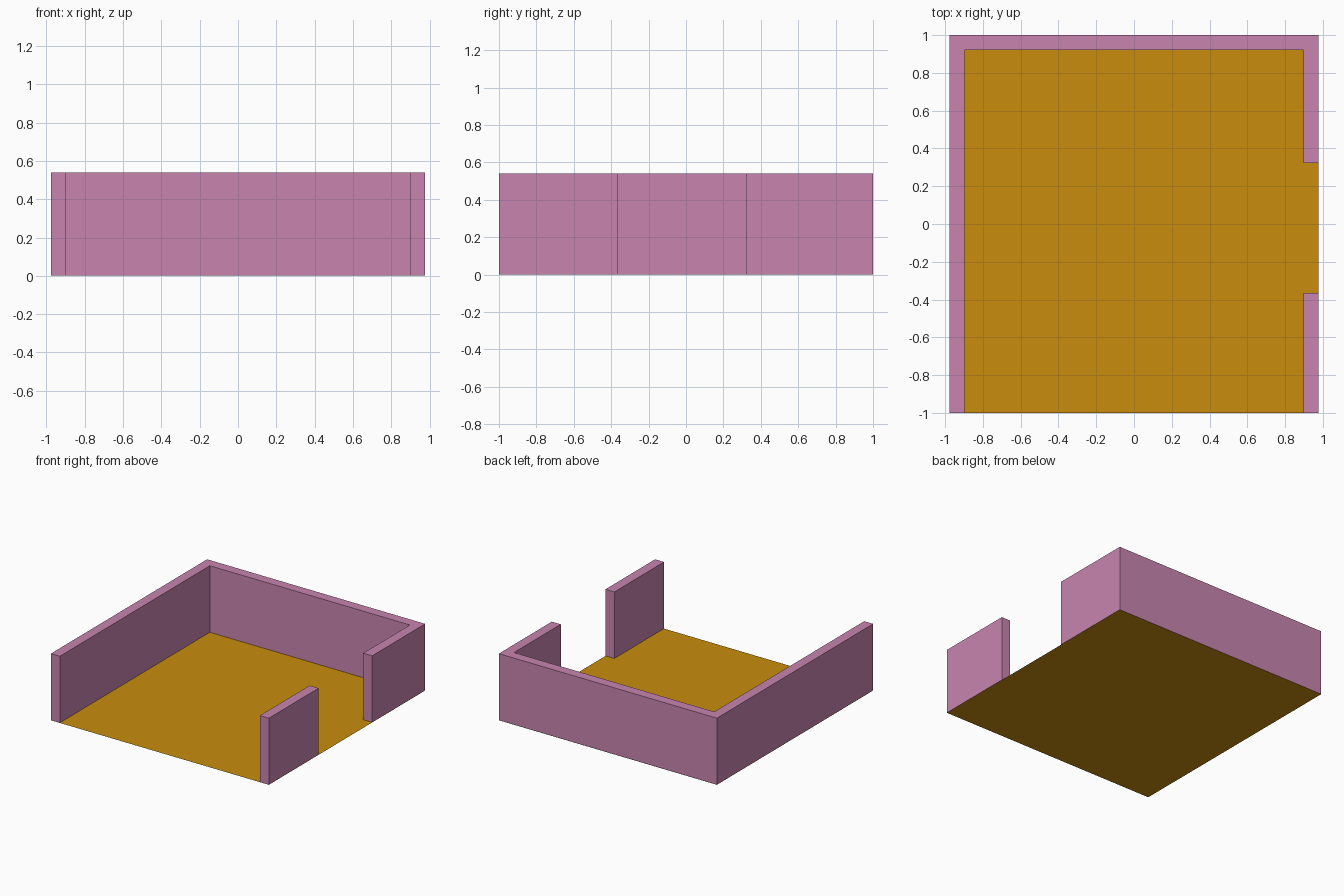
import bpy, bmesh

if "Cube" in bpy.data.objects:
    bpy.data.objects.remove(bpy.data.objects["Cube"])


def extruded(name, outline, z, height, colour):
    """Flat outline at z, extruded upward when height is non-zero."""
    bm = bmesh.new()
    face = bm.faces.new([bm.verts.new((x, y, z)) for x, y in outline])
    if height:
        top = bmesh.ops.extrude_face_region(bm, geom=[face], use_keep_orig=True)
        verts = [v for v in top["geom"] if isinstance(v, bmesh.types.BMVert)]
        bmesh.ops.translate(bm, verts=verts, vec=(0, 0, height))
        bmesh.ops.recalc_face_normals(bm, faces=bm.faces)
    mesh = bpy.data.meshes.new(name)
    bm.to_mesh(mesh)
    bm.free()
    mat = bpy.data.materials.new(name + "_colour")
    mat.diffuse_color = colour
    mat.use_nodes = True
    mat.node_tree.nodes["Principled BSDF"].inputs["Base Color"].default_value = mat.diffuse_color
    mesh.materials.append(mat)
    obj = bpy.data.objects.new(name, mesh)
    bpy.context.collection.objects.link(obj)
    return obj


W, T, H = 0.977, 0.08, 0.54      # half width, wall thickness, wall height
DOOR = (-0.364, 0.322)           # doorway span in the right wall
LIFT = 0.001                     # keeps wall undersides off the floor sheet
PINK = (0.58, 0.235, 0.434, 1)
ORANGE = (0.58, 0.262, 0.004, 1)

# Floor sheet, running under the walls and through the doorway
extruded("floor", [(-W, -1), (W, -1), (W, 1), (-W, 1)], 0, 0, ORANGE)

# Left wall, back wall and rear part of the right wall in one piece
extruded("main_walls", [
    (-W, -1), (-W + T, -1), (-W + T, 1 - T), (W - T, 1 - T),
    (W - T, DOOR[1]), (W, DOOR[1]), (W, 1), (-W, 1)], LIFT, H - LIFT, PINK)

# Short right wall in front of the doorway
extruded("front_right_wall", [
    (W - T, -1), (W, -1), (W, DOOR[0]), (W - T, DOOR[0])], LIFT, H - LIFT, PINK)
